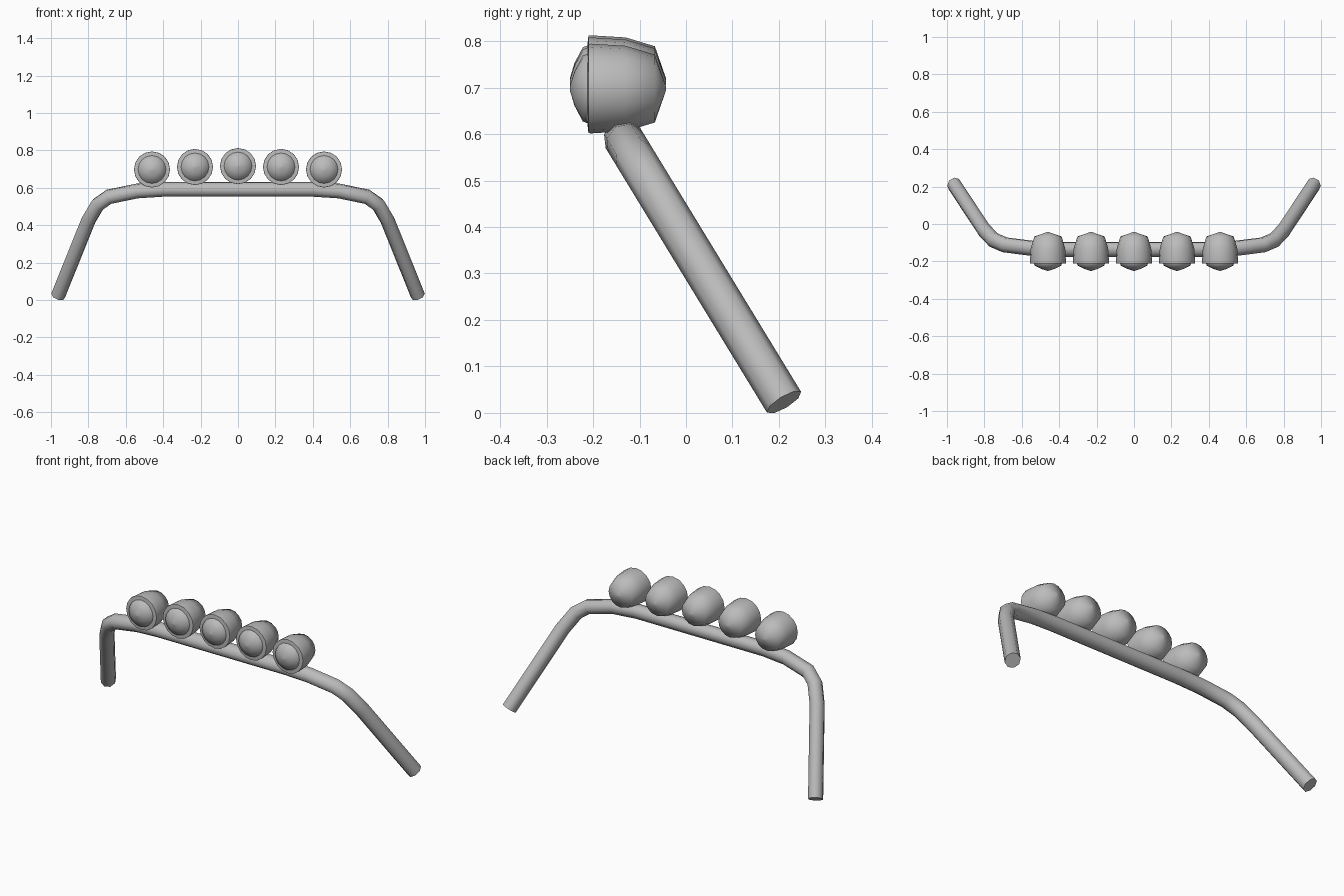
import bpy, bmesh, math
from mathutils import Vector

old = bpy.data.objects.get("Cube")
if old:
    bpy.data.objects.remove(old, do_unlink=True)

grey = bpy.data.materials.new("plain grey")
grey.use_nodes = True
grey.diffuse_color = (0.5, 0.5, 0.5, 1)
grey.node_tree.nodes["Principled BSDF"].inputs["Base Color"].default_value = (0.5, 0.5, 0.5, 1)


def finish(name, bm, angle):
    bmesh.ops.recalc_face_normals(bm, faces=bm.faces)
    mesh = bpy.data.meshes.new(name)
    bm.to_mesh(mesh)
    bm.free()
    mesh.materials.append(grey)
    obj = bpy.data.objects.new(name, mesh)
    bpy.context.collection.objects.link(obj)
    bpy.ops.object.select_all(action='DESELECT')
    obj.select_set(True)
    bpy.context.view_layer.objects.active = obj
    bpy.ops.object.shade_smooth_by_angle(angle=math.radians(angle))
    return obj


def skin(bm, rings):
    for a, b in zip(rings, rings[1:]):
        n = len(a)
        for i in range(n):
            bm.faces.new((a[i], a[(i + 1) % n], b[(i + 1) % n], b[i]))


def tube(name, path, normal, r_normal, r_plane, sides):
    """Sweep an oval section along a path lying in one tilted plane."""
    bm = bmesh.new()
    rings = []
    for i, p in enumerate(path):
        before = (p - path[i - 1]).normalized() if i else Vector()
        after = (path[i + 1] - p).normalized() if i < len(path) - 1 else Vector()
        tangent = (before + after).normalized()
        across = tangent.cross(normal)
        miter = 1 / tangent.dot(after if i == 0 else before)
        ring = []
        for k in range(sides):
            t = math.tau * k / sides
            ring.append(bm.verts.new(p + normal * r_normal * math.cos(t)
                                     + across * r_plane * miter * math.sin(t)))
        rings.append(ring)
    skin(bm, rings)
    bm.faces.new(rings[0])
    bm.faces.new(rings[-1])
    return finish(name, bm, 50)


def lathe_y(name, profile, centre, sides=16, angle=45):
    """Turn (radius, y) points about a fore-and-aft axis, closing both ends."""
    bm = bmesh.new()
    cx, cz = centre
    rings = []
    for r, y in profile:
        rings.append([bm.verts.new((cx + r * math.sin(math.tau * k / sides), y,
                                    cz + r * math.cos(math.tau * k / sides)))
                      for k in range(sides)])
    skin(bm, rings)
    bm.faces.new(rings[0])
    bm.faces.new(rings[-1])
    return finish(name, bm, angle)


# Leaning hoop: right half is listed, left half mirrored
half = [(0.40, 0.592), (0.54, 0.583), (0.69, 0.552), (0.75, 0.51), (0.80, 0.425), (0.962, 0.023)]
outline = [(-x, z) for x, z in reversed(half)] + half
lean = 0.61
path = [Vector((x, 0.225 - lean * z, z)) for x, z in outline]
tube("roof_bar", path, Vector((0, 1, lean)).normalized(), 0.043, 0.039, 8)

# Row of five round lamps, slightly arched
housing = [(0.004, -0.043), (0.073, -0.067), (0.092, -0.13), (0.0965, -0.205),
           (0.0955, -0.21), (0.078, -0.212)]
lens = [(0.076, -0.208), (0.071, -0.222), (0.037, -0.24), (0.004, -0.25)]
for i in range(-2, 3):
    spot = (i * 0.23, 0.716 - 0.0045 * i * i)
    lathe_y(f"lamp_housing_{i + 3}", housing, spot, angle=60)
    lathe_y(f"lamp_lens_{i + 3}", lens, spot)
